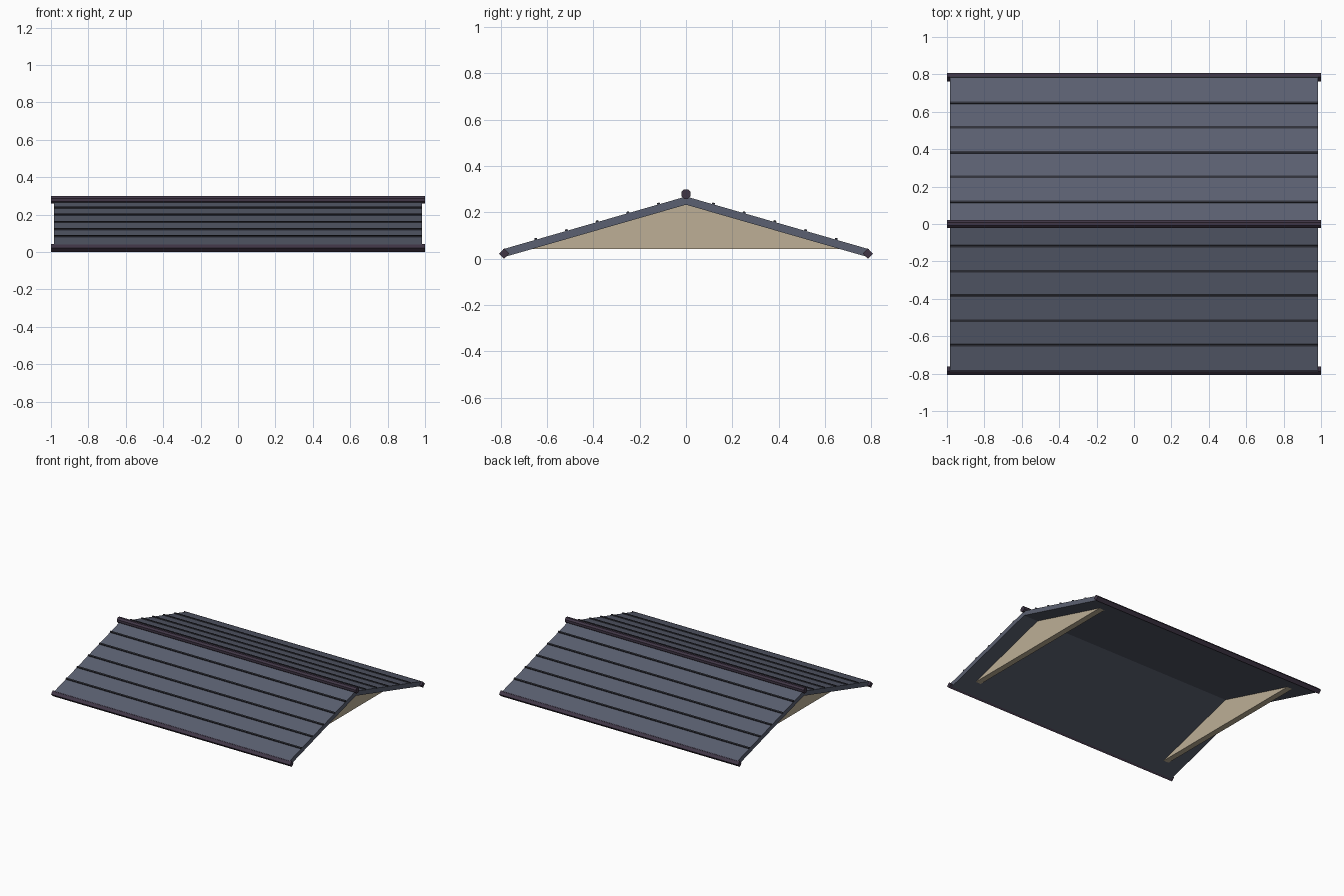
import bpy
import bmesh
from math import cos, sin, pi, atan2

cube = bpy.data.objects.get("Cube")
if cube:
    bpy.data.objects.remove(cube, do_unlink=True)


def make_material(name, r, g, b):
    mat = bpy.data.materials.new(name)
    mat.diffuse_color = (r, g, b, 1)
    mat.use_nodes = True
    bsdf = next(n for n in mat.node_tree.nodes if n.type == 'BSDF_PRINCIPLED')
    bsdf.inputs["Base Color"].default_value = (r, g, b, 1)
    return mat


slate = make_material("slate blue", 0.105, 0.118, 0.165)
seam = make_material("dark seam", 0.03, 0.031, 0.042)
trim = make_material("dark plum trim", 0.05, 0.036, 0.06)
beige = make_material("beige gable", 0.51, 0.43, 0.305)


def prism(name, profile, x0, x1, mat):
    """Extrude a (y, z) outline along x."""
    bm = bmesh.new()
    face = bm.faces.new([bm.verts.new((x0, y, z)) for y, z in profile])
    out = bmesh.ops.extrude_face_region(bm, geom=[face])
    moved = [v for v in out["geom"] if isinstance(v, bmesh.types.BMVert)]
    bmesh.ops.translate(bm, verts=moved, vec=(x1 - x0, 0, 0))
    bmesh.ops.recalc_face_normals(bm, faces=bm.faces)
    mesh = bpy.data.meshes.new(name)
    bm.to_mesh(mesh)
    bm.free()
    mesh.materials.append(mat)
    obj = bpy.data.objects.new(name, mesh)
    bpy.context.collection.objects.link(obj)
    return obj


def ring(cy, cz, radius, sides, turn=0.0):
    return [(cy + radius * cos(turn + 2 * pi * i / sides),
             cz + radius * sin(turn + 2 * pi * i / sides)) for i in range(sides)]


# Roof dimensions
HALF_LEN = 0.985
EAVE_Y, EAVE_Z, RIDGE_Z = 0.785, 0.025, 0.251
HALF_T = 0.017
pitch = atan2(RIDGE_Z - EAVE_Z, EAVE_Y)
ny, nz = sin(pitch), cos(pitch)
rise = HALF_T / nz

# Roof: folded slab, mitred at the ridge
right_side = [(EAVE_Y + HALF_T * ny, EAVE_Z + HALF_T * nz),
              (EAVE_Y - HALF_T * ny, EAVE_Z - HALF_T * nz)]
left_side = [(-y, z) for y, z in reversed(right_side)]
prism("roof_slab", [(0, RIDGE_Z + rise)] + right_side
      + [(0, RIDGE_Z - rise)] + left_side, -HALF_LEN, HALF_LEN, slate)

# Seam strips across both slopes
for side, label in ((-1, "front"), (1, "back")):
    for i in range(5):
        y = 0.118 + 0.1325 * i
        z = RIDGE_Z + rise - y * (RIDGE_Z - EAVE_Z) / EAVE_Y
        strip = [(side * (y + a * nz + b * ny), z - a * ny + b * nz)
                 for a, b in ((-0.006, -0.006), (0.006, -0.006),
                              (0.006, 0.007), (-0.006, 0.007))]
        prism(f"{label}_seam_{i + 1}", strip, -HALF_LEN, HALF_LEN, seam)

    # Eave trim bar
    prism(f"{label}_eave_trim", ring(side * EAVE_Y, EAVE_Z - 0.003, 0.022, 4),
          -1, 1, trim)

# Ridge cap
prism("ridge_cap", ring(0, 0.279, 0.022, 8, pi / 8), -1, 1, trim)

# Gable walls set in from both ends
base_z = 0.043
apex_z = RIDGE_Z - rise
base_y = (apex_z - base_z) * EAVE_Y / (RIDGE_Z - EAVE_Z)
for side, label in ((-1, "right"), (1, "left")):
    prism(f"{label}_gable", [(-base_y, base_z), (base_y, base_z), (0, apex_z)],
          side * 0.82, side * 0.865, beige)
